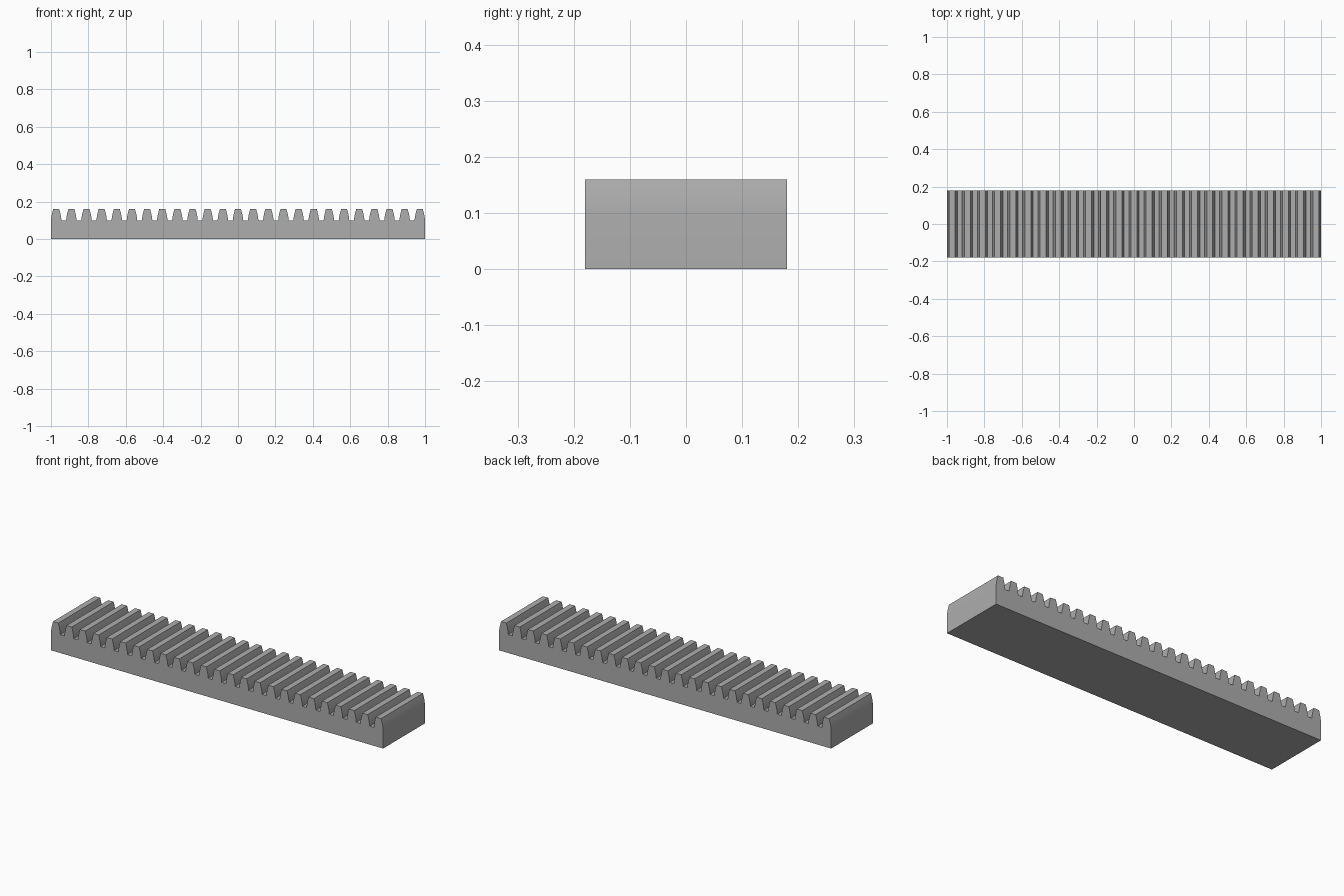
import bpy, bmesh

cube = bpy.data.objects.get("Cube")
if cube:
    bpy.data.objects.remove(cube, do_unlink=True)

TEETH = 25
PITCH = 0.081
DEPTH = 0.18
ROOT, TIP = 0.1, 0.16

# One flank: half-width of the tooth at each height, slightly bulged
FLANK = [(0.028, ROOT), (0.0265, 0.115), (0.022, 0.138), (0.016, TIP)]

# Side profile of the whole rack, teeth along the top
profile = [(-1, 0)]
for i in range(TEETH):
    centre = (i - (TEETH - 1) / 2) * PITCH
    profile += [(centre - w, z) for w, z in FLANK]
    profile += [(centre + w, z) for w, z in reversed(FLANK)]
profile.append((1, 0))
# Square off the two ends
profile[1] = (-1, ROOT)
profile[-2] = (1, ROOT)

# Extrude the profile through the depth
bm = bmesh.new()
face = bm.faces.new([bm.verts.new((x, -DEPTH, z)) for x, z in profile])
extruded = bmesh.ops.extrude_face_region(bm, geom=[face])
moved = [g for g in extruded["geom"] if isinstance(g, bmesh.types.BMVert)]
bmesh.ops.translate(bm, verts=moved, vec=(0, 2 * DEPTH, 0))
bmesh.ops.recalc_face_normals(bm, faces=bm.faces)
mesh = bpy.data.meshes.new("gear_rack")
bm.to_mesh(mesh)
bm.free()
rack = bpy.data.objects.new("gear_rack", mesh)
bpy.context.collection.objects.link(rack)

# Plain grey metal
grey = bpy.data.materials.new("grey_metal")
grey.use_nodes = True
colour = (0.42, 0.42, 0.42, 1)
grey.diffuse_color = colour
grey.node_tree.nodes["Principled BSDF"].inputs["Base Color"].default_value = colour
mesh.materials.append(grey)

# Smooth the curved flanks, keep the corners sharp
bpy.context.view_layer.objects.active = rack
rack.select_set(True)
bpy.ops.object.shade_smooth_by_angle(angle=0.45)
